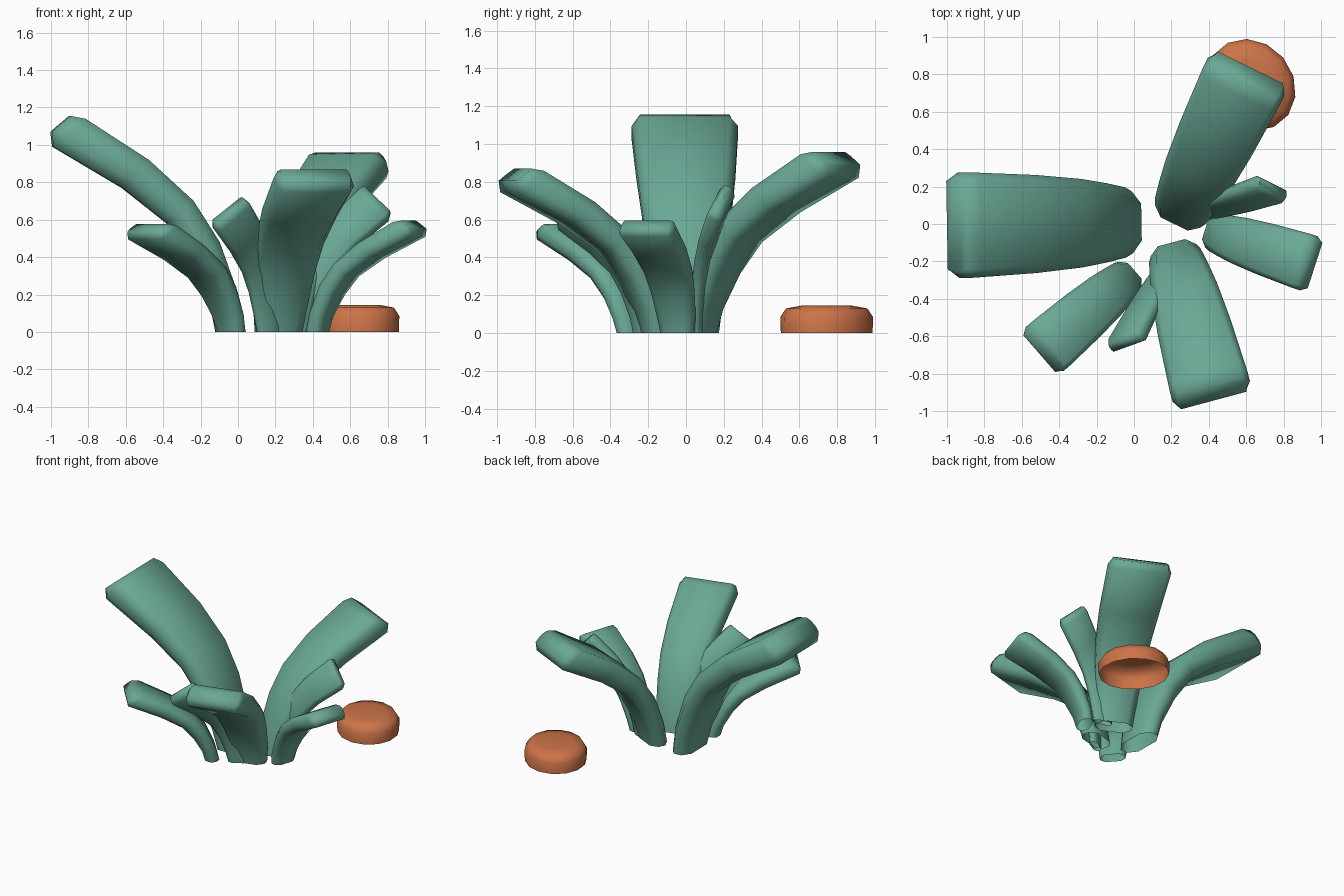
import bpy, bmesh, math
from mathutils import Vector

if "Cube" in bpy.data.objects:
    bpy.data.objects.remove(bpy.data.objects["Cube"])


def material(name, rgb):
    m = bpy.data.materials.new(name)
    m.diffuse_color = (*rgb, 1)
    m.use_nodes = True
    m.node_tree.nodes["Principled BSDF"].inputs["Base Color"].default_value = m.diffuse_color
    return m


GREEN = material("leaf green", (0.144, 0.392, 0.305))
ORANGE = material("stone orange", (0.604, 0.174, 0.065))


def loft(name, rings, mat, angle):
    """Skin a list of point rings, closing the last one and leaving the ground end open."""
    bm = bmesh.new()
    loops = [[bm.verts.new(p) for p in ring] for ring in rings]
    n = len(loops[0])
    for a, b in zip(loops, loops[1:]):
        for i in range(n):
            j = (i + 1) % n
            bm.faces.new((a[i], a[j], b[j], b[i]))
    bm.faces.new(loops[-1])
    bmesh.ops.recalc_face_normals(bm, faces=bm.faces)
    me = bpy.data.meshes.new(name)
    bm.to_mesh(me)
    bm.free()
    ob = bpy.data.objects.new(name, me)
    bpy.context.collection.objects.link(ob)
    me.materials.append(mat)
    bpy.ops.object.select_all(action='DESELECT')
    ob.select_set(True)
    bpy.context.view_layer.objects.active = ob
    bpy.ops.object.shade_smooth_by_angle(angle=math.radians(angle))
    return ob


# Shared leaf profile: inner edge, outer edge (reach, height), half width, flat share of the width
PROFILE = [
    ((0.00, 0.00), (0.16, 0.00), 0.165, 0.60),
    ((0.04, 0.20), (0.19, 0.15), 0.188, 0.65),
    ((0.14, 0.48), (0.29, 0.38), 0.212, 0.72),
    ((0.28, 0.70), (0.42, 0.58), 0.237, 0.77),
    ((0.52, 0.92), (0.66, 0.77), 0.262, 0.81),
    ((0.86, 1.14), (1.03, 0.99), 0.282, 0.85),
    ((0.94, 1.155), (1.04, 1.07), 0.250, 0.95),
]


def leaf(name, heading, origin, reach, height, width, roll=0, thick=1):
    a, r = math.radians(heading), math.radians(roll)
    out = Vector((math.cos(a), math.sin(a), 0))
    left = Vector((-math.sin(a), math.cos(a), 0))
    base = Vector((*origin, 0))
    rings = []
    for inner, outer, half, flat in PROFILE:
        p, q = [base + out * e[0] * reach + Vector((0, 0, e[1] * height))
                for e in (inner, outer)]
        c, up = (p + q) / 2, (p - q) / 2
        t, up = up.length * thick, up.normalized()
        w = (left * math.cos(r) + up * math.sin(r)) * half * width
        n = (up * math.cos(r) - left * math.sin(r)) * t
        section = [(1, -.4), (1, .4), (flat, 1), (-flat, 1),
                   (-1, .4), (-1, -.4), (-flat, -1), (flat, -1)]
        rings.append([c + w * u + n * v for u, v in section])
    return loft(name, rings, GREEN, 80)


# Broad leaves
leaf("left_leaf", 181, (0.04, 0.01), 1.0, 1.0, 1.0)
leaf("back_leaf", 64, (0.215, 0.0), 0.895, 0.83, 0.81)
leaf("front_leaf", -75, (0.2, -0.1), 0.84, 0.753, 0.76)
leaf("front_left_leaf", 221, (0.004, -0.25), 0.65, 0.50, 0.55)
leaf("right_leaf", -18, (0.38, -0.03), 0.595, 0.515, 0.54)

# Narrow leaves standing on edge
leaf("small_back_leaf", 18, (0.31, 0.05), 0.46, 0.635, 0.42, 58, 0.7)
leaf("small_front_leaf", 242, (0.185, -0.20), 0.50, 0.585, 0.42, 58, 0.7)

# Low oval stone, hollow underneath
turn = math.radians(40)
stone_rings = []
for z, s in ((0, 0.99), (0.085, 1.0), (0.13, 0.88), (0.145, 0.55)):
    ring = []
    for i in range(14):
        t = 2 * math.pi * i / 14
        x, y = 0.226 * s * math.cos(t), 0.258 * s * math.sin(t)
        ring.append((0.625 + x * math.cos(turn) - y * math.sin(turn),
                     0.744 + x * math.sin(turn) + y * math.cos(turn), z))
    stone_rings.append(ring)
loft("stone", stone_rings, ORANGE, 80)
